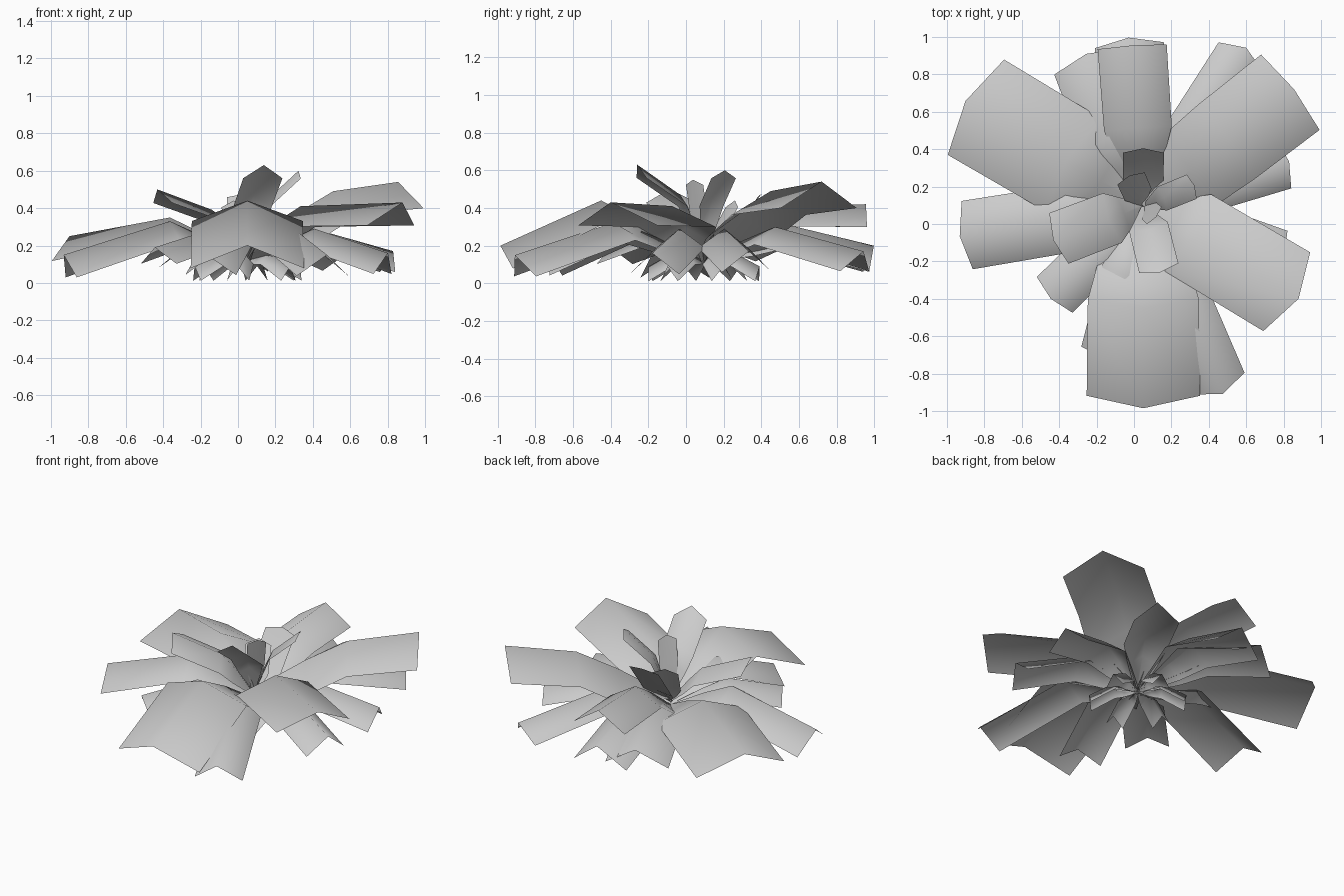
import bpy
from math import radians, cos, sin
from mathutils import Vector

cube = bpy.data.objects.get("Cube")
if cube:
    bpy.data.objects.remove(cube, do_unlink=True)

grey = bpy.data.materials.new("leaf_grey")
grey.use_nodes = True
grey.diffuse_color = (0.6, 0.6, 0.6, 1)
grey.node_tree.nodes["Principled BSDF"].inputs["Base Color"].default_value = (0.6, 0.6, 0.6, 1)

CENTRE = Vector((0.05, 0.095, 0))


def leaf(name, angle, elbow, tip, width, root=0.12, droop=0.45, setback=0.22, shoulder=0.65):
    """Folded blade: rises from the root to the elbow, then runs to a pointed tip.
    elbow and tip are (distance from the centre, height) of the midrib."""
    a = radians(angle)
    out = Vector((cos(a), sin(a), 0))
    side = Vector((-sin(a), cos(a), 0))
    mid = (elbow[0] * 0.55, root + (elbow[1] - root) * 0.6)
    # each row: midrib point, half width, edge drop, edge setback
    rows = [
        ((0, root), width * 0.1, 0.01, 0),
        (mid, width * shoulder, width * droop * shoulder, 0),
        (elbow, width * 0.98, width * droop * 0.9, width * setback * 0.7),
        (tip, width, width * droop, width * setback),
    ]
    verts = []
    for (r, z), half, drop, back in rows:
        for s in (-1, 0, 1):
            k = abs(s)
            p = CENTRE + out * (r - k * back) + side * (s * half)
            p.z = max(z - k * drop, 0)
            verts.append(p)
    faces = []
    for row in range(len(rows) - 1):
        for col in range(2):
            i = row * 3 + col
            faces.append((i, i + 3, i + 4, i + 1))
    mesh = bpy.data.meshes.new(name)
    mesh.from_pydata(verts, [], faces)
    mesh.materials.append(grey)
    mesh.polygons.foreach_set("use_smooth", [True] * len(faces))
    bpy.context.collection.objects.link(bpy.data.objects.new(name, mesh))


# Broad outer leaves
leaf("front_broad_leaf", -90, elbow=(0.545, 0.44), tip=(1.08, 0.2), width=0.303,
     droop=0.4, shoulder=0.8)
leaf("back_right_broad_leaf", 149.4, elbow=(0.48, 0.35), tip=(1.105, 0.25), width=0.296)
leaf("back_left_broad_leaf", 37.8, elbow=(0.58, 0.49), tip=(1.02, 0.54), width=0.255,
     root=0.18, droop=0.55, setback=0.1, shoulder=0.92)
leaf("left_broad_leaf", -30.8, elbow=(0.33, 0.41), tip=(0.966, 0.43), width=0.245, droop=0.5, setback=0.3)
leaf("right_long_leaf", 189.3, elbow=(0.42, 0.33), tip=(0.995, 0.15), width=0.185, droop=0.65)
leaf("back_long_leaf", 94, elbow=(0.42, 0.41), tip=(0.862, 0.42), width=0.185, droop=0.65, setback=0.04)

# Narrower leaves tucked beneath
leaf("back_under_leaf", 95, elbow=(0.45, 0.31), tip=(0.905, 0.2), width=0.185, droop=0.75)
leaf("back_left_under_leaf", 57, elbow=(0.45, 0.3), tip=(1.01, 0.17), width=0.14, droop=0.75, setback=0.4)
leaf("back_right_under_leaf", 110.5, elbow=(0.42, 0.32), tip=(0.87, 0.2), width=0.2, droop=0.6)
leaf("left_upper_under_leaf", 17, elbow=(0.37, 0.29), tip=(0.815, 0.17), width=0.14, droop=0.8)
leaf("left_lower_under_leaf", -20, elbow=(0.38, 0.29), tip=(0.8, 0.16), width=0.14, droop=0.8)
leaf("front_left_under_leaf", -67, elbow=(0.5, 0.33), tip=(1.09, 0.15), width=0.15, droop=0.75, setback=0.4)
leaf("front_right_under_leaf", 225, elbow=(0.35, 0.27), tip=(0.7, 0.19), width=0.135, droop=0.65)
leaf("front_right_low_leaf", 256, elbow=(0.38, 0.33), tip=(0.84, 0.14), width=0.14, droop=0.7)

# Short, tightly folded leaves hidden at the base
for i in range(6):
    leaf(f"base_leaf_{i + 1}", 20 + 60 * i, elbow=(0.15, 0.17), tip=(0.3, 0.09),
         width=0.06, droop=1.3)

# Upright inner leaves
leaf("inner_right_leaf", 200.8, elbow=(0.2, 0.39), tip=(0.515, 0.5), width=0.145, root=0.15, droop=0.5)
leaf("inner_front_leaf", -76, elbow=(0.13, 0.47), tip=(0.365, 0.63), width=0.108, root=0.18, droop=0.65)
leaf("inner_left_leaf", 22, elbow=(0.12, 0.45), tip=(0.295, 0.6), width=0.07, root=0.15, droop=0.6)
leaf("inner_back_leaf", 90, elbow=(0.15, 0.27), tip=(0.31, 0.48), width=0.11, root=0.15, droop=0.2)
leaf("inner_bud_leaf", 114, elbow=(0.08, 0.28), tip=(0.18, 0.44), width=0.08, root=0.15)
leaf("centre_bud_leaf", -40, elbow=(0.05, 0.38), tip=(0.09, 0.55), width=0.06, root=0.15)
